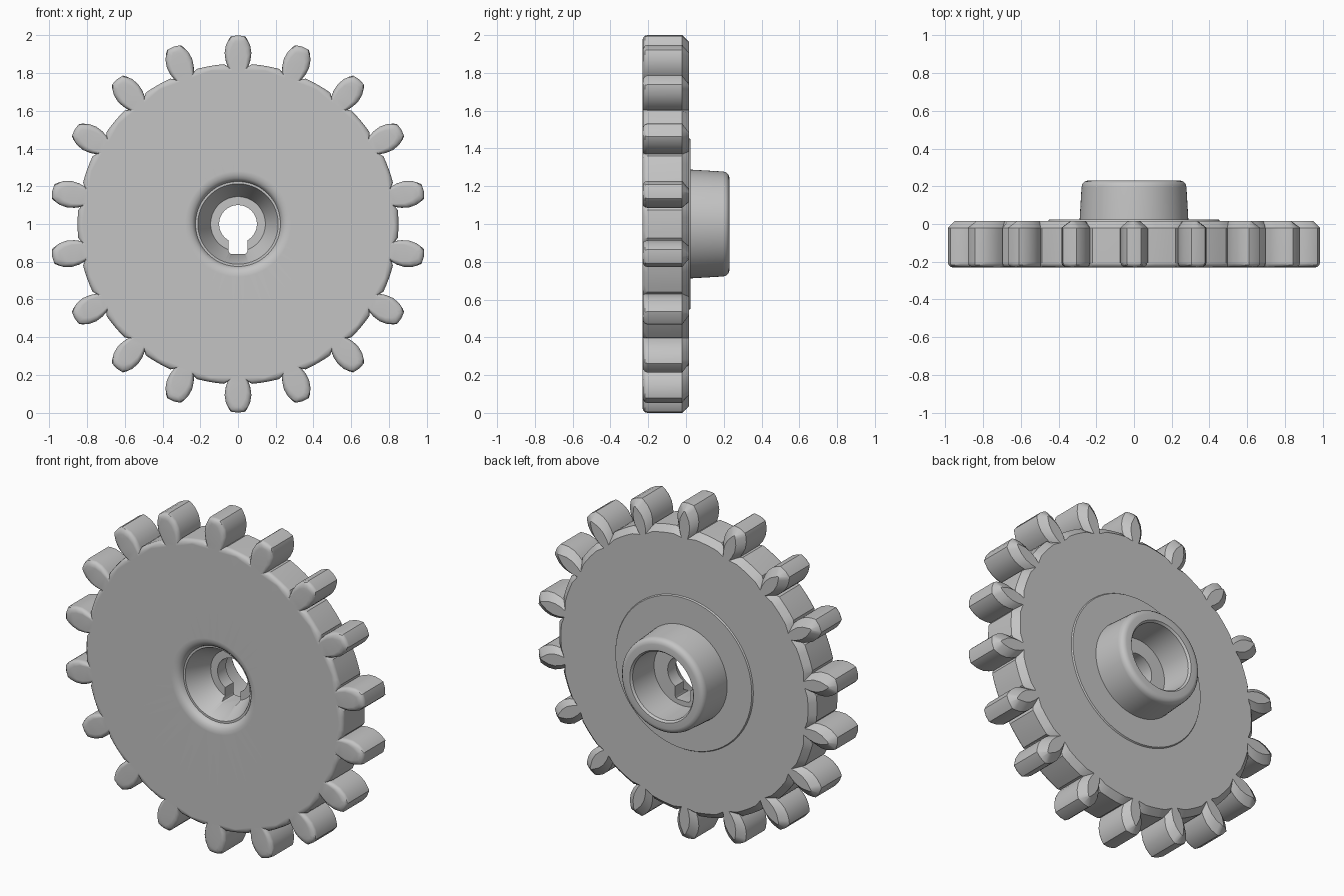
import bpy, bmesh
from math import sin, cos, pi, radians, asin

if "Cube" in bpy.data.objects:
    bpy.data.objects.remove(bpy.data.objects["Cube"])

TEETH, ROOT, AXIS_Z = 18, 0.85, 1.0
FRONT, BACK = -0.23, 0.015

grey = bpy.data.materials.new("plain grey")
grey.use_nodes = True
colour = (0.55, 0.55, 0.55, 1)
grey.diffuse_color = colour
grey.node_tree.nodes["Principled BSDF"].inputs["Base Color"].default_value = colour

# One tooth flank: radius and half width, from root to tip
FLANK = [(0.838, 0.056), (0.87, 0.066), (0.91, 0.071),
         (0.95, 0.064), (0.98, 0.049), (0.995, 0.038)]


def gear_outline(inset):
    """Polar points (angle, radius) of the toothed rim, shrunk by inset."""
    half = [(asin(max(w - inset, 0.006) / r), r - inset) for r, w in FLANK]
    half.insert(0, (radians(5), ROOT - inset))
    half.insert(0, (radians(7.5), ROOT - inset))
    tooth = [(-a, r) for a, r in half] + [(0, 1 - inset)] + half[::-1]
    tooth.append((radians(10), ROOT - inset))
    return [(a + i * 2 * pi / TEETH, r) for i in range(TEETH) for a, r in tooth]


def circle(radius, steps=72):
    return [(2 * pi * i / steps, radius) for i in range(steps)]


def add_loop(bm, polar, y):
    return [bm.verts.new((r * sin(a), y, AXIS_Z + r * cos(a))) for a, r in polar]


def loft(bm, loops):
    for a, b in zip(loops, loops[1:]):
        for i in range(len(a)):
            j = (i + 1) % len(a)
            bm.faces.new((a[i], a[j], b[j], b[i]))


def loop_edges(bm, loop):
    return [bm.edges.get((v, loop[i - 1])) for i, v in enumerate(loop)]


def make_object(name, bm):
    bmesh.ops.recalc_face_normals(bm, faces=bm.faces[:])
    mesh = bpy.data.meshes.new(name)
    bm.to_mesh(mesh)
    bm.free()
    obj = bpy.data.objects.new(name, mesh)
    bpy.context.collection.objects.link(obj)
    mesh.materials.append(grey)
    return obj


# Toothed rim: rounded front edge, straight wall, chamfered back edge
bm = bmesh.new()
soft = 0.025
layers = [(soft * (1 - cos(t)), FRONT + soft * (1 - sin(t)))
          for t in (radians(d) for d in (90, 60, 30, 0))]
layers += [(0, -0.02), (0.035, BACK)]
rim = [add_loop(bm, gear_outline(d), y) for d, y in layers]
loft(bm, rim)

# Front recess: rounded lip, small step, cone and floor
recess_profile = [(0.28, FRONT), (0.26, -0.227), (0.243, -0.22), (0.231, -0.208),
                  (0.225, -0.193), (0.213, -0.193), (0.145, -0.05)]
recess = [add_loop(bm, circle(r), y) for r, y in recess_profile]
loft(bm, recess)
bm.faces.new(recess[-1])

# Back: raised plate, tapered hub with rounded lip, bore and its floor
hub_profile = [(0.455, BACK), (0.45, 0.023), (0.288, 0.023), (0.278, 0.195),
               (0.273, 0.213), (0.262, 0.225), (0.245, 0.23), (0.21, 0.23),
               (0.2, 0.218), (0.19, 0.03)]
hub = [add_loop(bm, circle(r), y) for r, y in hub_profile]
loft(bm, hub)
bm.faces.new(hub[-1])

# Flat faces of the wheel
for outer, inner in ((rim[0], recess[0]), (rim[-1], hub[0])):
    bmesh.ops.triangle_fill(bm, use_beauty=True,
                            edges=loop_edges(bm, outer) + loop_edges(bm, inner))
gear = make_object("gear_wheel", bm)

# Keyed shaft hole
bm = bmesh.new()
start = asin(0.05 / 0.1)
arc = [start + (2 * pi - 2 * start) * i / 40 for i in range(41)]
outline = [(-0.1 * sin(a), -0.1 * cos(a)) for a in arc]
outline += [(0.05, -0.145), (0.045, -0.155), (0.035, -0.16),
            (-0.035, -0.16), (-0.045, -0.155), (-0.05, -0.145)]
ends = [[bm.verts.new((x, y, AXIS_Z + z)) for x, z in outline] for y in (-0.4, 0.4)]
loft(bm, ends)
for end in ends:
    bm.faces.new(end)
cutter = make_object("shaft_hole_cutter", bm)
cutter.hide_render = True

bpy.ops.object.select_all(action='DESELECT')
gear.select_set(True)
bpy.context.view_layer.objects.active = gear
cut = gear.modifiers.new("shaft_hole", 'BOOLEAN')
cut.operation, cut.solver, cut.object = 'DIFFERENCE', 'EXACT', cutter
bpy.ops.object.modifier_apply(modifier=cut.name)
bpy.data.objects.remove(cutter)

# Smooth curved walls, crisp edges, flat wheel faces
bpy.ops.object.shade_smooth_by_angle(angle=radians(33))
normals = gear.modifiers.new("even_shading", 'WEIGHTED_NORMAL')
normals.keep_sharp = True
